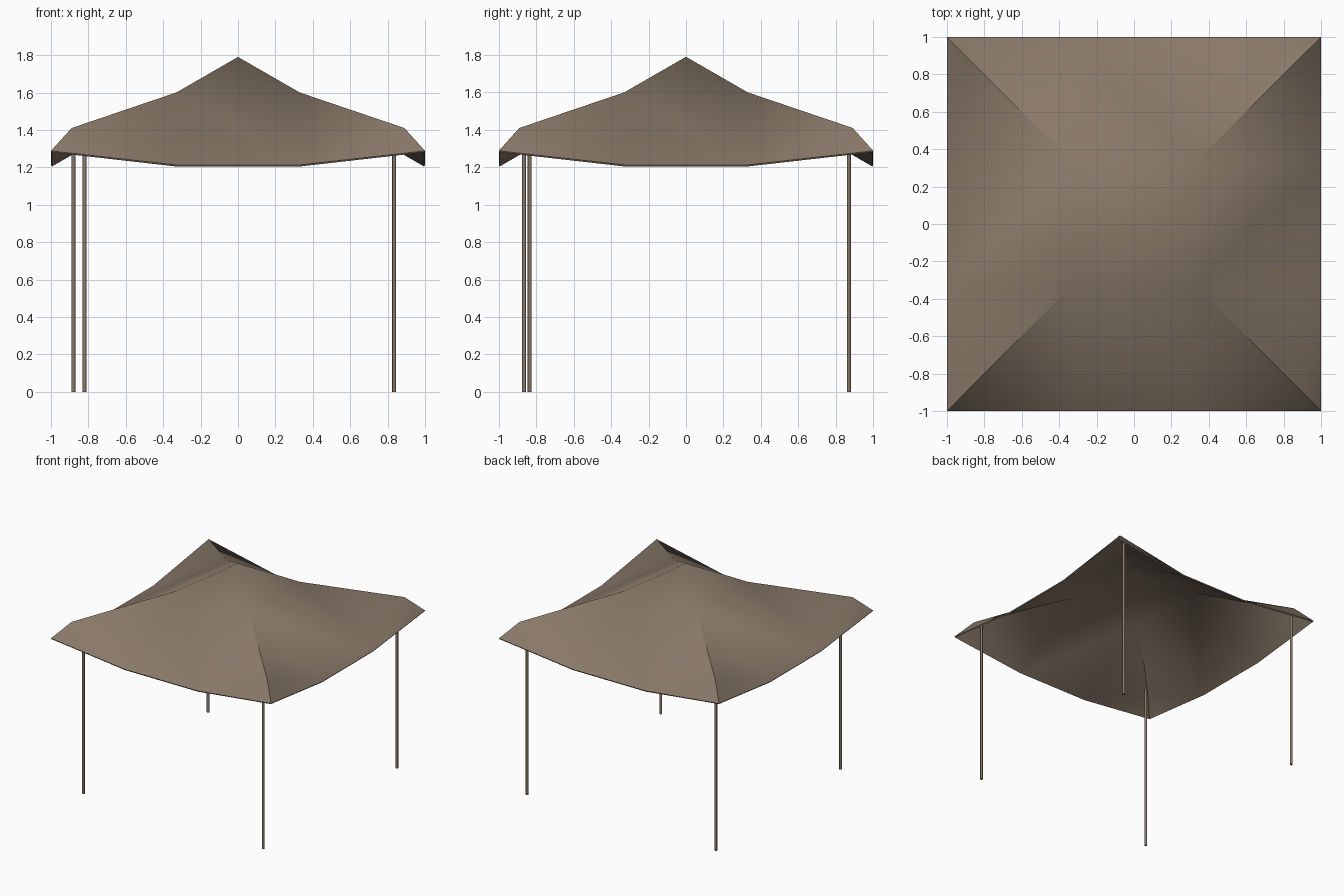
import bpy, bmesh, math

if "Cube" in bpy.data.objects:
    bpy.data.objects.remove(bpy.data.objects["Cube"])

mat = bpy.data.materials.new("brown_cloth")
mat.diffuse_color = (0.25, 0.19, 0.14, 1)
mat.use_nodes = True
mat.node_tree.nodes["Principled BSDF"].inputs["Base Color"].default_value = mat.diffuse_color


def add_object(name, bm):
    mesh = bpy.data.meshes.new(name)
    bm.to_mesh(mesh)
    bm.free()
    obj = bpy.data.objects.new(name, mesh)
    bpy.context.collection.objects.link(obj)
    mesh.materials.append(mat)
    return obj


# Canopy: one side panel, spun four times around the peak
S = 0.33
side = [
    (0, 0, 1.79),                             # peak
    (-S, -S, 1.6), (S, -S, 1.6),              # upper hips
    (-0.89, -0.89, 1.41), (0.89, -0.89, 1.41),  # lower hips
    (-1, -1, 1.288), (1, -1, 1.288),          # corners
    (-S, -1, 1.213), (S, -1, 1.213),          # sagging eave
]
faces = [(0, 1, 2), (1, 7, 8, 2), (1, 3, 7), (3, 5, 7), (2, 8, 4), (4, 8, 6)]

bm = bmesh.new()
for k in range(4):
    c, s = [(1, 0), (0, 1), (-1, 0), (0, -1)][k]
    vs = [bm.verts.new((x * c - y * s, x * s + y * c, z)) for x, y, z in side]
    for f in faces:
        bm.faces.new([vs[i] for i in f])
bmesh.ops.remove_doubles(bm, verts=bm.verts, dist=1e-4)
bmesh.ops.recalc_face_normals(bm, faces=bm.faces)
if sum(f.normal.z for f in bm.faces) < 0:
    bmesh.ops.reverse_faces(bm, faces=bm.faces)
canopy = add_object("canopy", bm)

# Cloth thickness
solid = canopy.modifiers.new("thickness", 'SOLIDIFY')
solid.thickness = 0.01
solid.offset = -1
bpy.context.view_layer.objects.active = canopy
canopy.select_set(True)
bpy.ops.object.modifier_apply(modifier=solid.name)
bpy.ops.object.shade_smooth_by_angle(angle=math.radians(55))
canopy.select_set(False)

# Poles: slightly uneven positions, each reaching the cloth
poles = {
    "front_left_pole": (-0.82, -0.835),
    "front_right_pole": (0.835, -0.865),
    "back_right_pole": (0.835, 0.87),
    "back_left_pole": (-0.88, 0.87),
}
for name, (x, y) in poles.items():
    u, v = sorted((abs(x), abs(y)))
    h = 1.6 + 0.258 * (u - S) - 0.597 * (v - S) - 0.012
    bm = bmesh.new()
    bmesh.ops.create_cone(bm, cap_ends=True, segments=8, radius1=0.011,
                          radius2=0.011, depth=h)
    bmesh.ops.translate(bm, verts=bm.verts, vec=(x, y, h / 2))
    pole = add_object(name, bm)
    bpy.context.view_layer.objects.active = pole
    pole.select_set(True)
    bpy.ops.object.shade_smooth_by_angle(angle=math.radians(50))
    pole.select_set(False)
